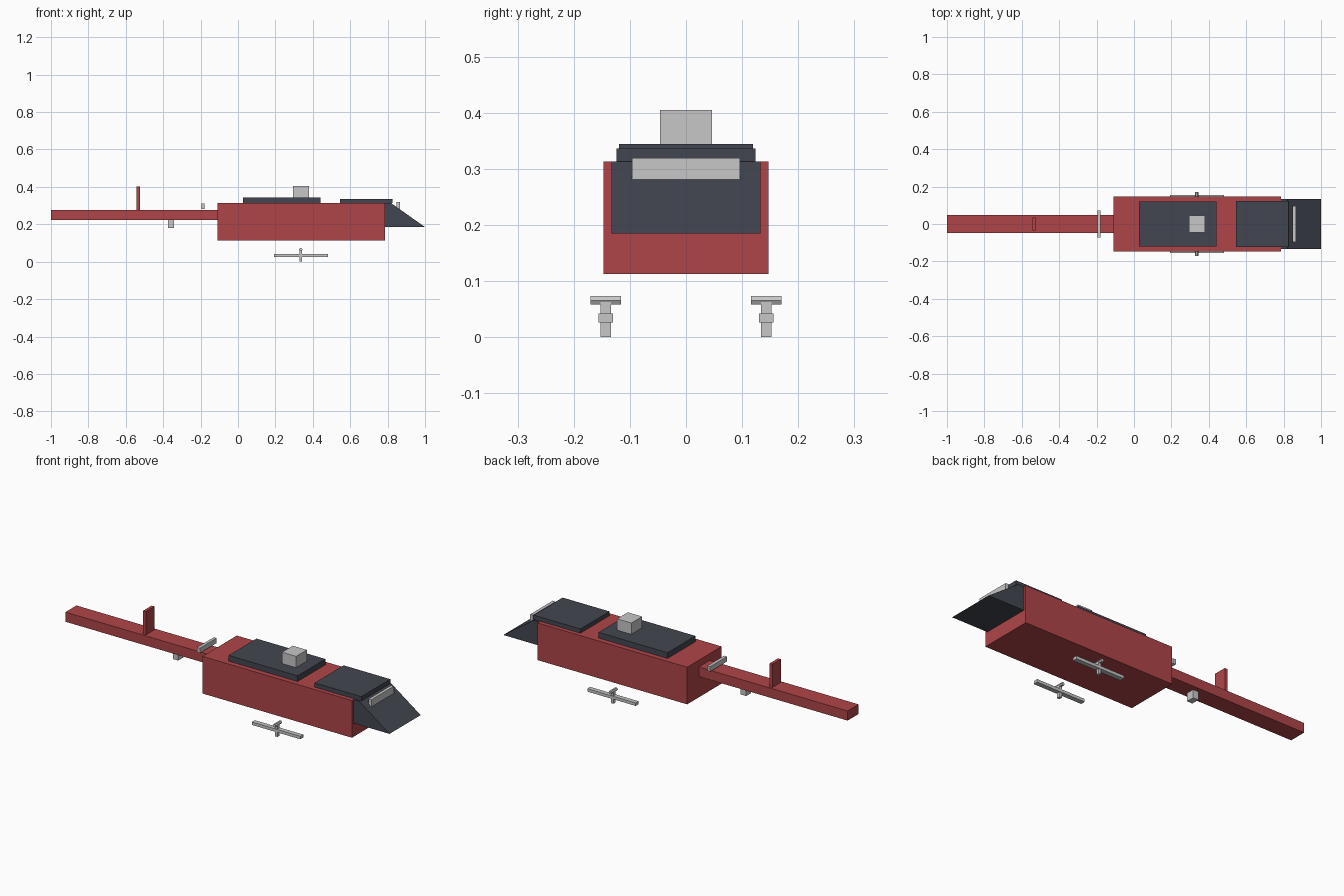
import bpy, bmesh, math
from mathutils import Matrix

cube = bpy.data.objects.get("Cube")
if cube:
    bpy.data.objects.remove(cube)


def material(name, rgb):
    m = bpy.data.materials.new(name)
    m.use_nodes = True
    m.diffuse_color = (*rgb, 1)
    m.node_tree.nodes["Principled BSDF"].inputs["Base Color"].default_value = (*rgb, 1)
    return m


RED = material("red", (0.43, 0.06, 0.065))
DARK = material("dark slate", (0.055, 0.061, 0.08))
GREY = material("light grey", (0.57, 0.57, 0.57))


def finish(name, bm, mat):
    bmesh.ops.recalc_face_normals(bm, faces=bm.faces)
    me = bpy.data.meshes.new(name)
    bm.to_mesh(me)
    bm.free()
    me.materials.append(mat)
    ob = bpy.data.objects.new(name, me)
    bpy.context.collection.objects.link(ob)
    return ob


def prism(name, profile, y0, y1, mat):
    """Extrude an x-z outline from y0 to y1."""
    bm = bmesh.new()
    face = bm.faces.new([bm.verts.new((x, y0, z)) for x, z in profile])
    ext = bmesh.ops.extrude_face_region(bm, geom=[face])["geom"]
    verts = [v for v in ext if isinstance(v, bmesh.types.BMVert)]
    bmesh.ops.translate(bm, verts=verts, vec=(0, y1 - y0, 0))
    return finish(name, bm, mat)


def box(name, xs, ys, zs, mat):
    (a, b), (c, d) = xs, zs
    return prism(name, [(a, c), (b, c), (b, d), (a, d)], *ys, mat)


def wide(half):
    return (-half, half)


# Fuselage, tail boom and fin
box("fuselage", (-0.11, 0.785), wide(0.147), (0.112, 0.313), RED)
box("tail_boom", (-1, -0.11), wide(0.047), (0.224, 0.276), RED)
box("tail_fin", (-0.542, -0.525), wide(0.036), (0.276, 0.402), RED)

# Dark roof plates and sloping nose
box("roof_plate", (0.027, 0.44), wide(0.119), (0.313, 0.344), DARK)
box("cockpit_plate", (0.545, 0.825), wide(0.124), (0.313, 0.336), DARK)
prism("nose", [(0.785, 0.185), (1, 0.185), (0.819, 0.313), (0.785, 0.313)],
      -0.133, 0.133, DARK)

# Grey fittings
box("rotor_mast", (0.295, 0.38), wide(0.046), (0.344, 0.405), GREY)
box("nose_bar", (0.848, 0.865), wide(0.096), (0.279, 0.319), GREY)
box("boom_bar", (-0.195, -0.178), wide(0.072), (0.283, 0.31), GREY)
box("boom_block", (-0.375, -0.343), wide(0.022), (0.18, 0.224), GREY)

# Landing gear on both sides
for side, y in (("right", -0.143), ("left", 0.143)):
    box(side + "_skid", (0.192, 0.482), (y - 0.0125, y + 0.0125), (0.026, 0.042), GREY)
    box(side + "_post", (0.328, 0.343), (y - 0.009, y + 0.009), (0, 0.066), GREY)
    ring = [(0.3355 + 0.009 * math.cos(k * math.pi / 3),
             0.0655 + 0.009 * math.sin(k * math.pi / 3)) for k in range(6)]
    prism(side + "_crossbar", ring, y - 0.027, y + 0.027, GREY)
